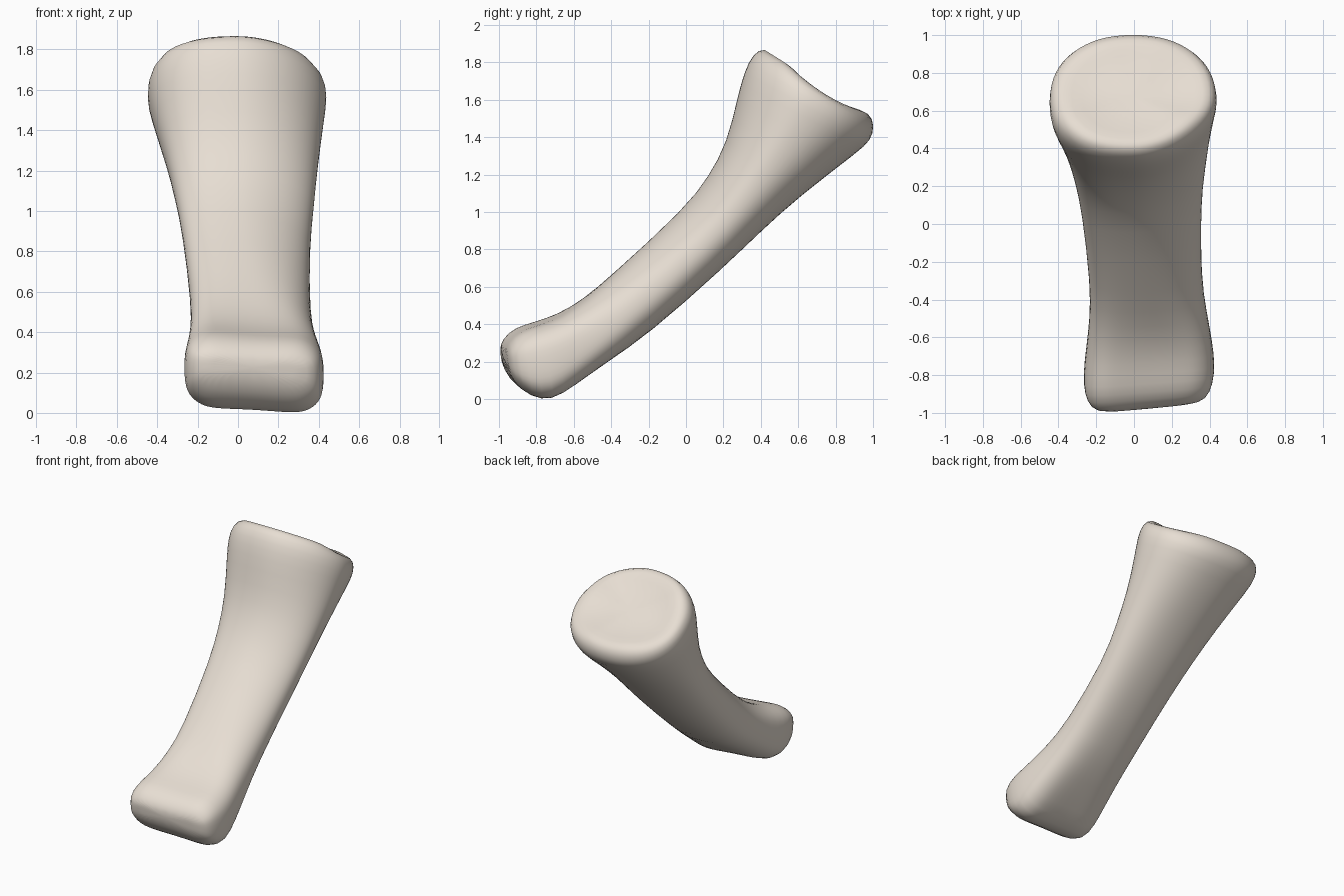
import bpy, bmesh, math

if "Cube" in bpy.data.objects:
    bpy.data.objects.remove(bpy.data.objects["Cube"])

SIDES = 32
# Rings along the bone: upper edge y, z; lower edge y, z; left x; right x
RINGS = [
    (-.982, .26, -.975, .19, -.16, .31),
    (-.965, .325, -.935, .085, -.23, .385),
    (-.90, .39, -.84, .005, -.265, .42),
    (-.80, .42, -.73, -.02, -.27, .43),
    (-.68, .46, -.60, .065, -.255, .415),
    (-.55, .54, -.42, .19, -.235, .385),
    (-.40, .665, -.20, .34, -.23, .355),
    (0, 1.025, .20, .70, -.27, .35),
    (.12, 1.19, .40, .895, -.31, .375),
    (.22, 1.37, .61, 1.085, -.355, .395),
    (.275, 1.62, .92, 1.32, -.435, .43),
    (.31, 1.75, .99, 1.38, -.455, .445),
    (.355, 1.845, 1.01, 1.46, -.44, .43),
    (.42, 1.885, .985, 1.53, -.38, .37),
]


def power(v, n):
    return math.copysign(abs(v) ** (2 / n), v)


def ring_points(ay, az, by, bz, xl, xr, scale=1, dip=0, saddle=0):
    cy, cz, cx = (ay + by) / 2, (az + bz) / 2, (xl + xr) / 2
    hy, hz, hx = (ay - by) / 2, (az - bz) / 2, (xr - xl) / 2
    low = min(1, max(0, (.55 - cz) / .35))          # 1 at the condyles
    skew = .05 * max(0, 1 - abs(cz - .85) / .6)     # ridge off centre on shaft
    for i in range(SIDES):
        a = 2 * math.pi * i / SIDES
        c, s = math.cos(a), math.sin(a)
        n = 2.2 + 1.0 * low                         # boxier at the low end
        # front is full on the left and bevelled on the right
        if s > 0:
            n += (1 - low) * (-.35 if c > 0 else .25)
        u, v = power(c, n), power(s, n)
        # shallow pulley groove between the two condyles
        w = v * (1 - .10 * low * max(0, 1 - (u / .7) ** 2))
        # socket rim sinks at its sides
        d = dip + saddle * max(0, 1 - ((v + .2) / .75) ** 2)
        yield (cx + scale * (hx * u - skew * v),
               cy + scale * hy * w + .025 * low * u - d * .5,
               cz + scale * hz * w - .02 * low * u - d)


# Shaft with condyles at the low end and a shallow socket at the high end
bm = bmesh.new()
loops = [[bm.verts.new(p) for p in ring_points(*r)] for r in RINGS[:-1]]
for scale, dip, saddle in ((1, 0, .035), (.75, .025, .025), (.35, .045, .005)):
    loops.append([bm.verts.new(p)
                  for p in ring_points(*RINGS[-1], scale, dip, saddle)])
for low, high in zip(loops, loops[1:]):
    for i in range(SIDES):
        j = (i + 1) % SIDES
        bm.faces.new((low[i], low[j], high[j], high[i]))
bm.faces.new(loops[0][::-1])
bm.faces.new(loops[-1])
bmesh.ops.recalc_face_normals(bm, faces=bm.faces)
for f in bm.faces:
    f.smooth = True
mesh = bpy.data.meshes.new("finger_bone")
bm.to_mesh(mesh)
bm.free()
bone = bpy.data.objects.new("finger_bone", mesh)
bpy.context.collection.objects.link(bone)
sub = bone.modifiers.new("smooth_surface", 'SUBSURF')
sub.levels = sub.render_levels = 1

# Pale bone colour
mat = bpy.data.materials.new("bone")
mat.diffuse_color = (.80, .73, .65, 1)
mat.use_nodes = True
mat.node_tree.nodes["Principled BSDF"].inputs["Base Color"].default_value = mat.diffuse_color
mesh.materials.append(mat)
